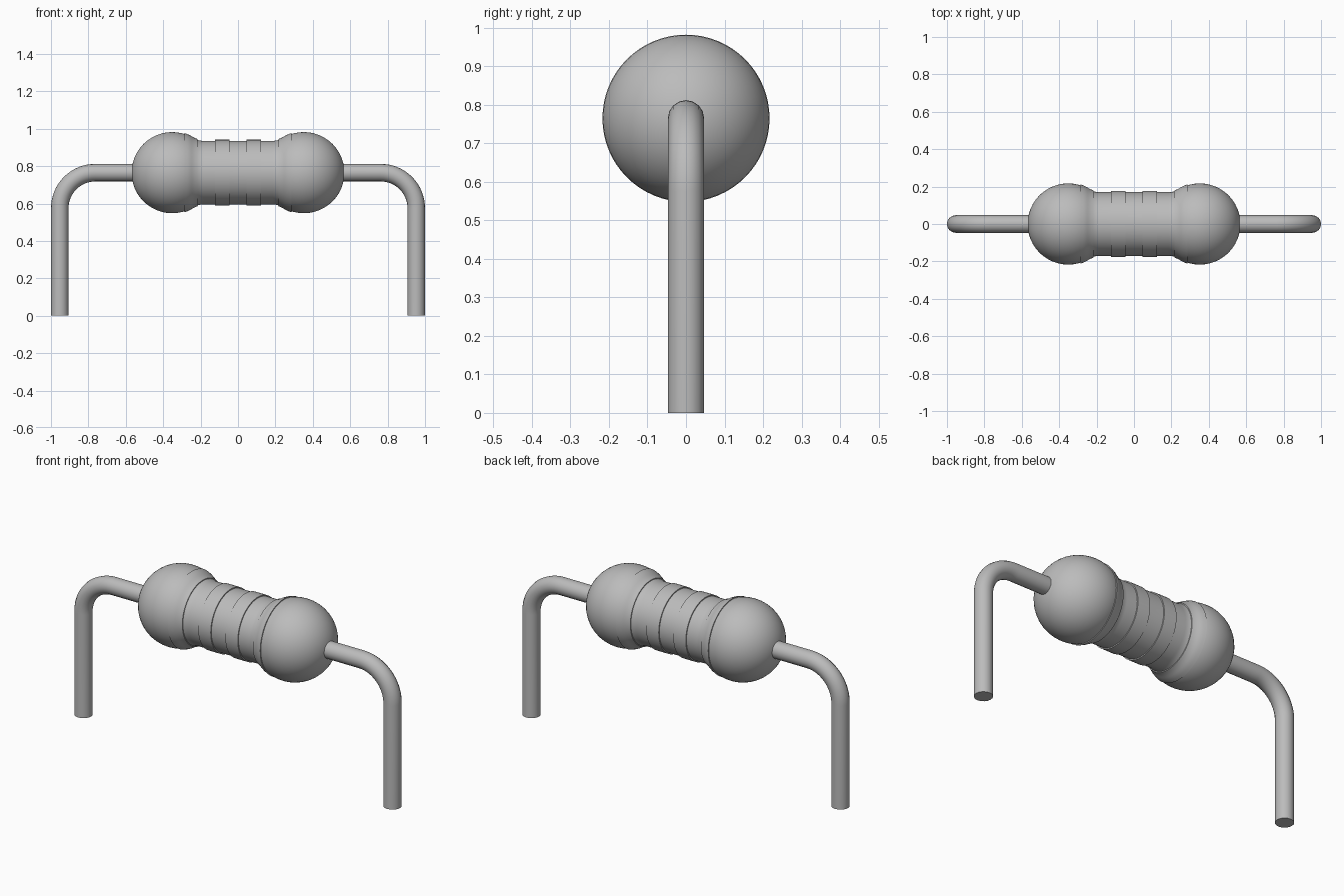
import bpy
import bmesh
from math import sqrt, sin, cos, pi
from mathutils import Matrix, Vector

cube = bpy.data.objects.get("Cube")
if cube:
    bpy.data.objects.remove(cube, do_unlink=True)

AXIS_Z = 0.765      # height of the body axis
BALL_X, BALL_R = 0.352, 0.217
NECK_R = 0.17
JOIN_X, FLAT_X = 0.255, 0.185   # fillet between ball and neck
WIRE_R, LEG_X, BEND_R = 0.047, 0.953, 0.19
SEGMENTS = 64

grey = bpy.data.materials.new("grey")
grey.use_nodes = True
grey.diffuse_color = (0.5, 0.5, 0.5, 1)
grey.node_tree.nodes["Principled BSDF"].inputs["Base Color"].default_value = (0.5, 0.5, 0.5, 1)


def body_radius(x):
    """Radius of the body at a distance along its axis."""
    a = abs(x)
    if a >= JOIN_X:
        return sqrt(max(0, BALL_R ** 2 - (a - BALL_X) ** 2))
    if a <= FLAT_X:
        return NECK_R
    t = (a - FLAT_X) / (JOIN_X - FLAT_X)
    return NECK_R + (body_radius(JOIN_X) - NECK_R) * t * t


def finish(obj):
    bpy.ops.object.select_all(action='DESELECT')
    obj.select_set(True)
    bpy.context.view_layer.objects.active = obj
    if obj.type == 'CURVE':
        bpy.ops.object.convert(target='MESH')
        obj = bpy.context.object
    obj.data.materials.clear()
    obj.data.materials.append(grey)
    bpy.ops.object.shade_smooth_by_angle(angle=pi / 6)


def lathe(name, profile):
    """Turn a list of (x, radius) points around the body axis."""
    bm = bmesh.new()
    verts = [bm.verts.new((x, 0, r)) for x, r in profile]
    edges = [bm.edges.new(pair) for pair in zip(verts, verts[1:])]
    bmesh.ops.spin(bm, geom=verts + edges, cent=(0, 0, 0), axis=(1, 0, 0),
                   angle=2 * pi, steps=SEGMENTS, use_duplicate=False)
    bmesh.ops.remove_doubles(bm, verts=bm.verts, dist=0.0002)
    bmesh.ops.recalc_face_normals(bm, faces=bm.faces)
    bmesh.ops.transform(bm, matrix=Matrix.Translation((0, 0, AXIS_Z)), verts=bm.verts)
    mesh = bpy.data.meshes.new(name)
    bm.to_mesh(mesh)
    bm.free()
    obj = bpy.data.objects.new(name, mesh)
    bpy.context.collection.objects.link(obj)
    finish(obj)


# Body: two balls joined by a narrow neck
steps = 24
ball = [BALL_X + BALL_R * cos(pi * i / steps) for i in range(steps + 1)]
half = [x for x in ball if x > JOIN_X + 0.005]
half += [JOIN_X + (FLAT_X - JOIN_X) * i / 8 for i in range(9)]
stations = half + [-x for x in reversed(half)]
lathe("body", [(x, body_radius(x)) for x in stations])

# Raised bands that follow the body surface
for side, sign in (("left", 1), ("right", -1)):
    for part, start, end, rise in (("inner", 0.045, 0.122, 0.006),
                                   ("outer", 0.217, 0.285, 0.005)):
        xs = [start + (end - start) * i / 8 for i in range(9)]
        outer = [(sign * x, body_radius(x) + rise) for x in xs]
        first = (sign * start, body_radius(start) - 0.005)
        last = (sign * end, body_radius(end) - 0.005)
        lathe(f"{side}_{part}_band", [first] + outer + [last])

    # Wire lead with a rounded bend down to the ground
    corner = Vector((LEG_X - BEND_R, 0, AXIS_Z - BEND_R))
    path = [Vector((BALL_X + BALL_R - 0.03, 0, AXIS_Z))]
    for i in range(17):
        a = pi / 2 * i / 16
        path.append(corner + BEND_R * Vector((sin(a), 0, cos(a))))
    path.append(Vector((LEG_X, 0, 0)))
    curve = bpy.data.curves.new(f"{side}_lead", 'CURVE')
    curve.dimensions = '3D'
    curve.bevel_depth = WIRE_R
    curve.bevel_resolution = 6
    curve.use_fill_caps = True
    spline = curve.splines.new('POLY')
    spline.points.add(len(path) - 1)
    for point, co in zip(spline.points, path):
        point.co = (sign * co.x, co.y, co.z, 1)
    lead = bpy.data.objects.new(f"{side}_lead", curve)
    bpy.context.collection.objects.link(lead)
    finish(lead)
